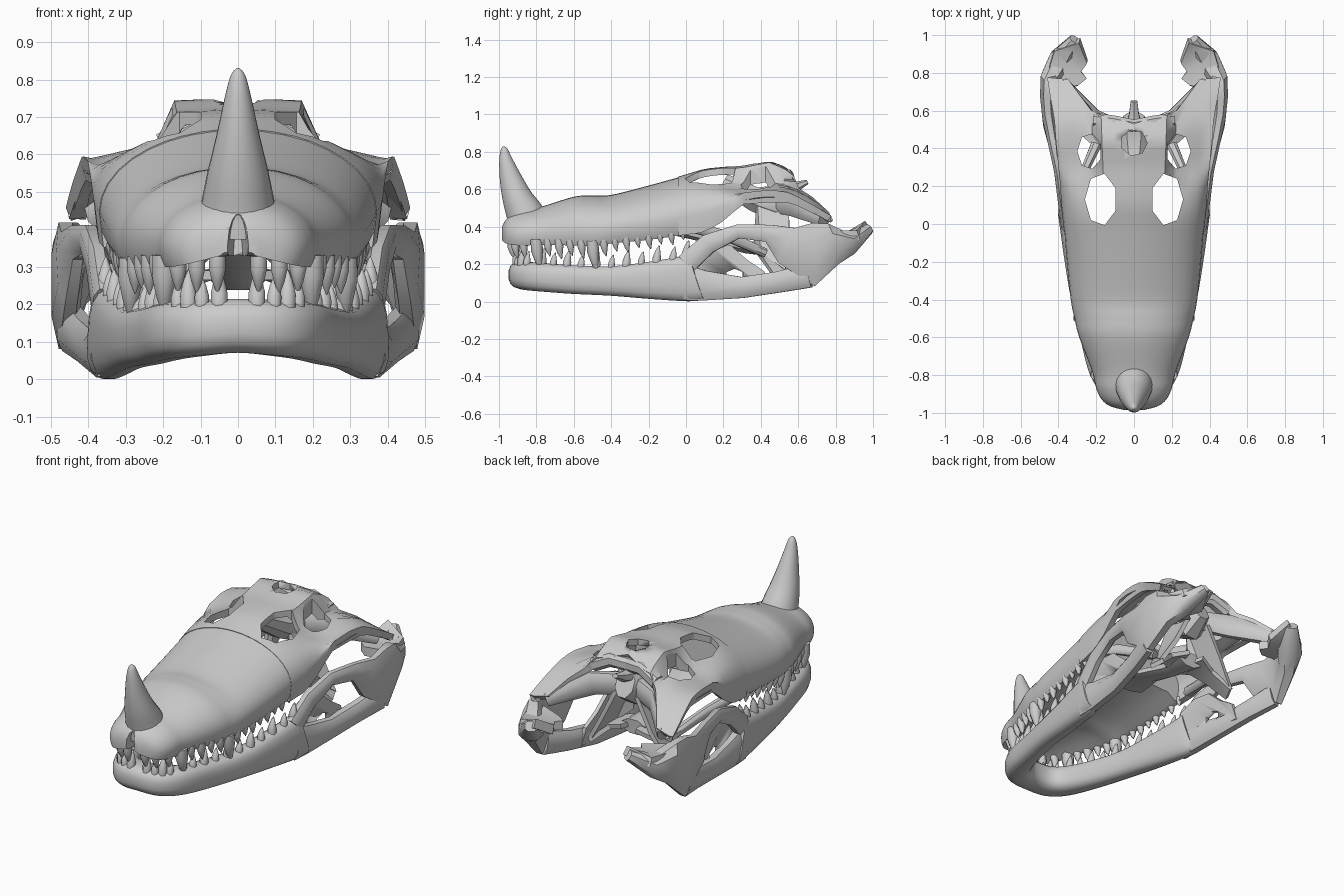
import bpy
import bmesh
import math
from mathutils import Vector

cube = bpy.data.objects.get("Cube")
if cube:
    bpy.data.objects.remove(cube, do_unlink=True)

# One bone colour for everything
bone = bpy.data.materials.new("bone_grey")
bone.use_nodes = True
bone.diffuse_color = (0.6, 0.6, 0.6, 1)
bone.node_tree.nodes["Principled BSDF"].inputs["Base Color"].default_value = bone.diffuse_color

def shade(obj, angle=40):
    bpy.ops.object.select_all(action="DESELECT")
    obj.select_set(True)
    bpy.context.view_layer.objects.active = obj
    bpy.ops.object.shade_smooth_by_angle(angle=math.radians(angle))

def finish(name, bm, mirror=False, angle=40, thickness=0):
    """Turn a bmesh into a shaded object, optionally thickened and mirrored."""
    bmesh.ops.recalc_face_normals(bm, faces=bm.faces)
    if thickness:
        bmesh.ops.solidify(bm, geom=bm.faces[:], thickness=thickness)
    if mirror:
        copy = bmesh.ops.duplicate(bm, geom=bm.verts[:] + bm.edges[:] + bm.faces[:])["geom"]
        for v in (e for e in copy if isinstance(e, bmesh.types.BMVert)):
            v.co.x *= -1
    bm.normal_update()
    bmesh.ops.recalc_face_normals(bm, faces=bm.faces)
    mesh = bpy.data.meshes.new(name)
    bm.to_mesh(mesh)
    bm.free()
    obj = bpy.data.objects.new(name, mesh)
    bpy.context.collection.objects.link(obj)
    mesh.materials.append(bone)
    shade(obj, angle)
    return obj

def cut(obj, cutter):
    """Cut one object out of another and discard the cutter."""
    mod = obj.modifiers.new("cut", "BOOLEAN")
    mod.object = cutter
    mod.solver = "EXACT"
    shade(obj)
    bpy.ops.object.modifier_apply(modifier=mod.name)
    bpy.data.objects.remove(cutter, do_unlink=True)

def resample(rows, steps):
    """Smooth a list of equal-length tuples with a Catmull-Rom spline."""
    out, last = [], len(rows) - 1
    for i in range(last):
        four = list(zip(rows[max(i - 1, 0)], rows[i], rows[i + 1], rows[min(i + 2, last)]))
        for t in (k / steps for k in range(steps)):
            out.append(tuple(a + t / 2 * (b - p + t * (2 * p - 5 * a + 4 * b - n + t * (3 * (a - b) + n - p)))
                             for p, a, b, n in four))
    return out + [tuple(rows[last])]

def lookup(rows, key):
    """Read a table at a key by straight interpolation."""
    for a, b in zip(rows, rows[1:]):
        if key <= b[0] or b is rows[-1]:
            t = min(max((key - a[0]) / (b[0] - a[0]), 0), 1)
            return [p + t * (q - p) for p, q in zip(a[1:], b[1:])]

def skin(bm, rings):
    """Join closed rings of points into a capped tube."""
    loops = [[bm.verts.new(p) for p in ring] for ring in rings]
    for a, b in zip(loops, loops[1:]):
        for i in range(len(a)):
            bm.faces.new((a[i - 1], a[i], b[i], b[i - 1]))
    bm.faces.new(loops[0])
    bm.faces.new(loops[-1])

def tube(bm, path, sides=8, square=1.0):
    """Sweep an oval along rows of x, y, z, half width, half height."""
    rings = []
    for i, row in enumerate(path):
        t = (Vector(path[min(i + 1, len(path) - 1)][:3]) - Vector(path[max(i - 1, 0)][:3])).normalized()
        side = t.cross(Vector((0, 1, 0)) if abs(t.z) > 0.85 else Vector((0, 0, 1))).normalized()
        up = side.cross(t)
        turns = [math.tau * (k + 0.5) / sides for k in range(sides)]
        rings.append([Vector(row[:3]) + side * row[3] * math.copysign(abs(math.cos(a)) ** square, math.cos(a))
                      + up * row[4] * math.copysign(abs(math.sin(a)) ** square, math.sin(a)) for a in turns])
    skin(bm, rings)

def bar(name, rows, steps=1, sides=8, square=0.8, mirror=True, angle=40):
    bm = bmesh.new()
    tube(bm, resample(rows, steps), sides, square)
    return finish(name, bm, mirror, angle)

def plate(name, points, thickness):
    bm = bmesh.new()
    face = bm.faces.new([bm.verts.new(p) for p in points])
    bmesh.ops.triangulate(bm, faces=[face])
    return finish(name, bm, True, 30, thickness)

# Snout: y, half width, lip height, crown height
snout = resample([(-.985, .05, .33, .4), (-.965, .125, .312, .435), (-.93, .17, .303, .465),
                  (-.87, .2, .3, .488), (-.78, .222, .302, .505), (-.6, .29, .3, .56),
                  (-.5, .315, .295, .567), (-.4, .335, .31, .57), (-.2, .355, .33, .62),
                  (-.02, .37, .355, .67)], 5)
rings = []
for y, w, low, top in snout:
    h = top - low
    half = [(w * math.cos(a), low + h * (.3 + .7 * math.sin(a)))
            for a in [math.pi / 2 * k / 9 for k in range(8, -1, -1)]]
    half += [(w * .98, low + h * .12), (w * .93, low), (w * .82, low + .005), (w * .7, low + h * .12)]
    ring = [(0, y, top)] + [(x, y, z) for x, z in half] + [(0, y, low + h * .17)]
    rings.append(ring + [(-x, y, z) for x, z in reversed(half)])
bm = bmesh.new()
skin(bm, rings)
snout_object = finish("snout", bm)

# Cleft in the nose tip
cut(snout_object, bar("cleft_cutter", [(0, -1.05, .34, .035, .12), (0, -.96, .34, .025, .1),
                                       (0, -.88, .33, .012, .07)], 3, 16, 1, False))

# Nose horn
bar("nose_horn", [(0, -.84, .4, .112, .115), (0, -.857, .46, .1, .105), (0, -.9, .55, .082, .083),
                  (0, -.935, .65, .058, .062), (0, -.962, .75, .036, .038),
                  (0, -.972, .81, .02, .02), (0, -.975, .83, .004, .004)], 4, 20, 1, False, 60)

# Rear skull shell: y, half width, lower edge, crown height, height of the shelf beside the crown
skull = [(-.04, .37, .352, .668, .6), (.1, .385, .37, .71, .6), (.2, .39, .43, .72, .605),
         (.3, .4, .52, .725, .61), (.45, .415, .53, .755, .63), (.54, .42, .53, .715, .63),
         (.6, .43, .51, .67, .61), (.68, .445, .47, .62, .57), (.78, .46, .42, .54, .49)]
rear_edge = [(0, .53), (.12, .57), (.22, .58), (.26, .62), (.29, .67), (.34, .765), (.5, .78)]
columns = [.97, 1, .985, .94, .86, .76, .64, .53, .41, .26, .13]
bm = bmesh.new()
grid = []
for c, f in enumerate([-f for f in columns] + [0] + columns[::-1]):
    line = []
    for k in range(15):
        y = -.04 + (lookup(rear_edge, abs(f) * .46)[0] + .04) * k / 14
        w, low, top, shelf = lookup(skull, y)
        base = low + .3 * (top - low)
        x = abs(f) * w
        rounded = base + (top - base) * (1 - f * f) ** .5
        stepped = lookup([(0, top), (.17, top - .01), (.22, shelf), (w * .93, shelf - .04), (w, base)], x)[0]
        z = rounded + (stepped - rounded) * min(max(y / .3, 0), 1)
        line.append(bm.verts.new((f * w, y, low if c in (0, 2 * len(columns)) else z)))
    grid.append(line)
for a, b in zip(grid, grid[1:]):
    for k in range(14):
        bm.faces.new((a[k], a[k + 1], b[k + 1], b[k]))
shell = finish("skull_rear", bm, thickness=.035)

# Openings through the skull roof: centre and radii
for name, x, y, rx, ry, mirror in (("eye_cutter", .175, .13, .085, .14, True),
                                   ("temple_cutter", .235, .385, .065, .095, True),
                                   ("crown_cutter", 0, .43, .07, .07, False)):
    cut(shell, bar(name, [(x, y, .5, rx, ry), (x, y, .9, rx, ry)], 1, 7, 1, mirror))

# Braincase, rear wall and struts behind the roof
bar("table_rear", [(0, .52, .66, .035, .04), (.1, .54, .67, .035, .04), (.2, .55, .62, .04, .04)])
bar("braincase", [(0, .2, .64, .05, .05), (0, .36, .55, .08, .07), (0, .48, .52, .1, .11),
                  (0, .56, .56, .06, .08)], 1, 8, 1, False)
bar("rear_spike", [(0, .52, .6, .05, .04), (0, .58, .61, .03, .03), (0, .65, .64, .02, .012)], 1, 6, 1, False)
bar("joint_strut", [(.05, .5, .53, .04, .06), (.2, .58, .52, .025, .07), (.38, .74, .44, .04, .04)])

# Palate with its downturned wings
bar("palate_keel", [(0, -.1, .39, .15, .03), (0, .12, .34, .07, .03), (0, .32, .29, .06, .035),
                    (0, .48, .28, .08, .045)], 1, 8, 1, False)
plate("palate_wing", [(0, .32, .29), (.1, .37, .29), (.2, .4, .25), (.28, .47, .15), (.25, .54, .17),
                      (.15, .5, .26), (.05, .53, .3)], .025)
plate("palate_wall", [(.06, .38, .55), (.08, .55, .5), (.17, .55, .32), (.26, .53, .17), (.18, .4, .26),
                      (.08, .36, .33)], .025)
bar("palate_strut", [(.34, .06, .39, .03, .03), (.29, .22, .35, .02, .03), (.2, .42, .26, .03, .025)])

# Lower jaw, a single bow running around the chin
jaw = [(0, -.87, .143, .08, .073), (.1, -.85, .137, .08, .075), (.17, -.77, .13, .07, .077),
       (.225, -.6, .117, .06, .077), (.275, -.4, .11, .058, .08), (.31, -.2, .113, .057, .1),
       (.342, 0, .123, .053, .124), (.355, .06, .137, .047, .135)]
bar("lower_jaw", [(-r[0],) + r[1:] for r in jaw[:0:-1]] + jaw, 5, 16, .75, False)

# Lower jaw, rear frame around its side window
bar("jaw_upper_bar", [(.36, 0, .2, .03, .06), (.375, .12, .31, .03, .055), (.395, .28, .375, .03, .04),
                      (.43, .44, .365, .03, .05), (.45, .54, .3, .035, .11), (.46, .68, .25, .04, .18),
                      (.44, .78, .31, .055, .12), (.385, .87, .31, .07, .06), (.31, .975, .39, .035, .03)])
bar("jaw_lower_bar", [(.355, 0, .1, .04, .1), (.36, .1, .085, .04, .085), (.375, .3, .075, .04, .06),
                      (.41, .5, .105, .04, .06), (.45, .66, .14, .035, .07)])
inner = plate("jaw_inner_wall", [(.335, .02, .06), (.335, .02, .26), (.345, .12, .31), (.35, .24, .3),
                                 (.355, .33, .22), (.365, .42, .16), (.38, .44, .06)], .02)
cut(inner, bar("slot_cutter", [(.2, .25, .14, .05, .035), (.5, .27, .14, .05, .035)], 1, 6, 1))
plate("jaw_joint", [(.46, .7, .34), (.3, .73, .31), (.25, .77, .31), (.28, .81, .31), (.245, .87, .32),
                    (.285, .985, .39), (.42, .93, .33), (.47, .78, .33)], .05)

def tooth(bm, x, y, z, length, direction):
    """A slightly backward-curving conical tooth."""
    r = .007 + .16 * length
    tube(bm, [(x, y + .15 * length * t * t, z + direction * length * t, r * s, r * s)
              for t, s in ((0, 1), (.35, 1.05), (.7, .65), (1, .1))])

# Upper teeth, with two long fangs on each side
bm = bmesh.new()
for x, y in ((.055, -.935), (.11, -.915), (.16, -.87)):
    tooth(bm, x, y, .33, .1, -1)
for i in range(14):
    y = -.8 + i * .06
    w, low, top = lookup(snout, y)
    tooth(bm, w * .91, y, low + .03, .165 if i in (0, 5) else .11 - .003 * i - .015 * (i % 2), -1)
finish("upper_teeth", bm, True, 50)

# Lower teeth follow the jaw ridge
bm = bmesh.new()
for i, (x, y, z, w, h) in enumerate(resample(jaw, 5)[2:32:2]):
    tooth(bm, x + w * .2, y - (.04 if y < -.8 else 0), z + h - .02, .1 - .02 * (i % 2), 1)
finish("lower_teeth", bm, True, 50)
